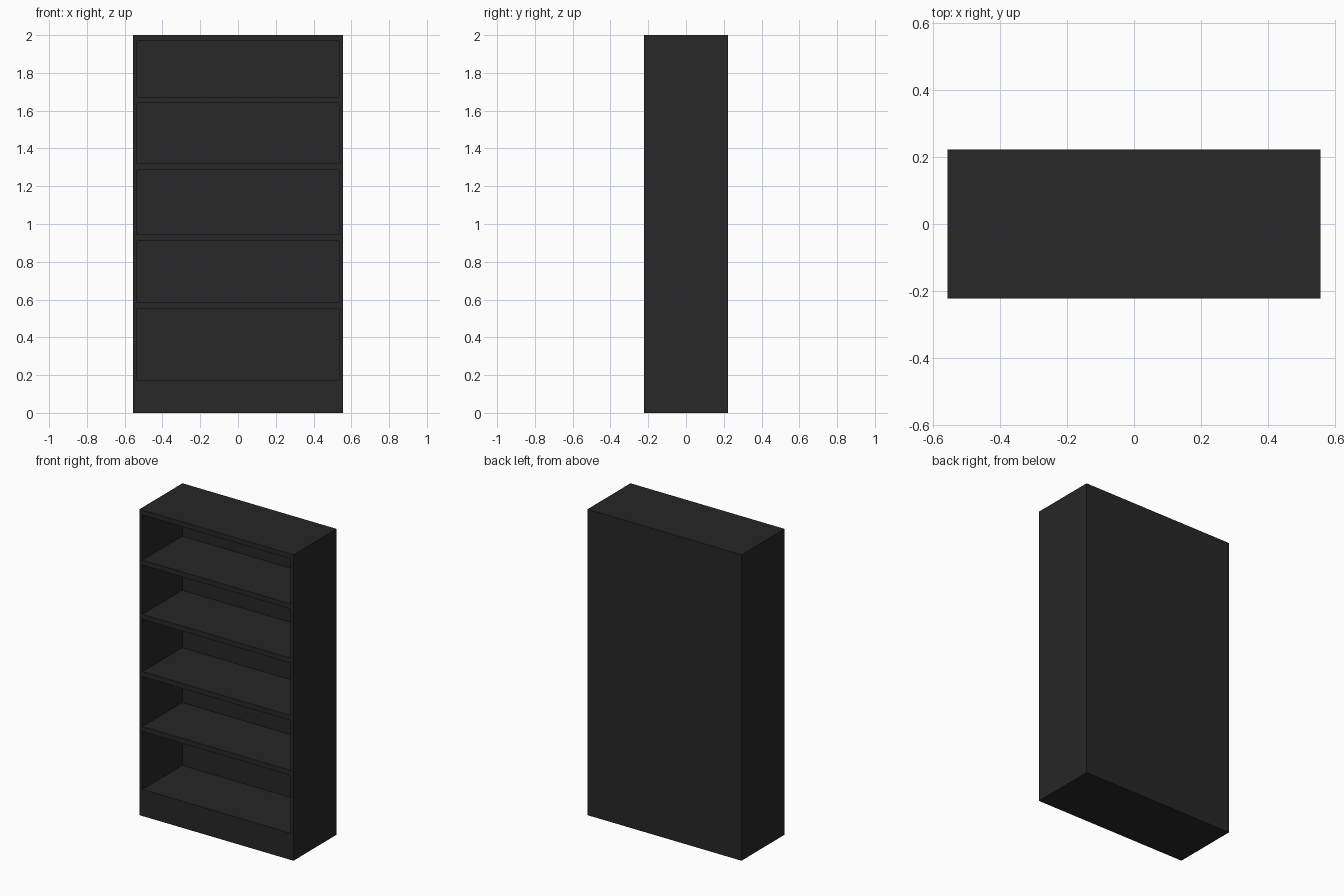
import bpy

if "Cube" in bpy.data.objects:
    bpy.data.objects.remove(bpy.data.objects["Cube"])

W, D, H = 0.557, 0.222, 2.0      # half width, half depth, height
SIDE, BACK = 0.022, 0.033        # panel thicknesses

mat = bpy.data.materials.new("black_wood")
mat.diffuse_color = (0.02, 0.02, 0.02, 1)
mat.use_nodes = True
mat.node_tree.nodes["Principled BSDF"].inputs["Base Color"].default_value = mat.diffuse_color


def box(name, x0, x1, y0, y1, z0, z1):
    bpy.ops.mesh.primitive_cube_add(
        size=1, location=((x0 + x1) / 2, (y0 + y1) / 2, (z0 + z1) / 2))
    ob = bpy.context.object
    ob.name = name
    ob.scale = (x1 - x0, y1 - y0, z1 - z0)
    bpy.ops.object.transform_apply(location=False, rotation=False, scale=True)
    ob.data.materials.append(mat)
    return ob


inner = W - SIDE
yb = D - BACK

# Side panels
box("left_side", -W, -inner, -D, D, 0, H)
box("right_side", inner, W, -D, D, 0, H)

# Back panel between the sides
box("back_panel", -inner, inner, yb, D, 0, H)

# Solid plinth and top board
box("plinth", -inner, inner, -D, yb, 0, 0.174)
box("top_board", -inner, inner, -D, yb, 1.968, H)

# Shelves
for i, z in enumerate((0.552, 0.911, 1.286, 1.64)):
    box(f"shelf_{i + 1}", -inner, inner, -D, yb, z, z + 0.033)
